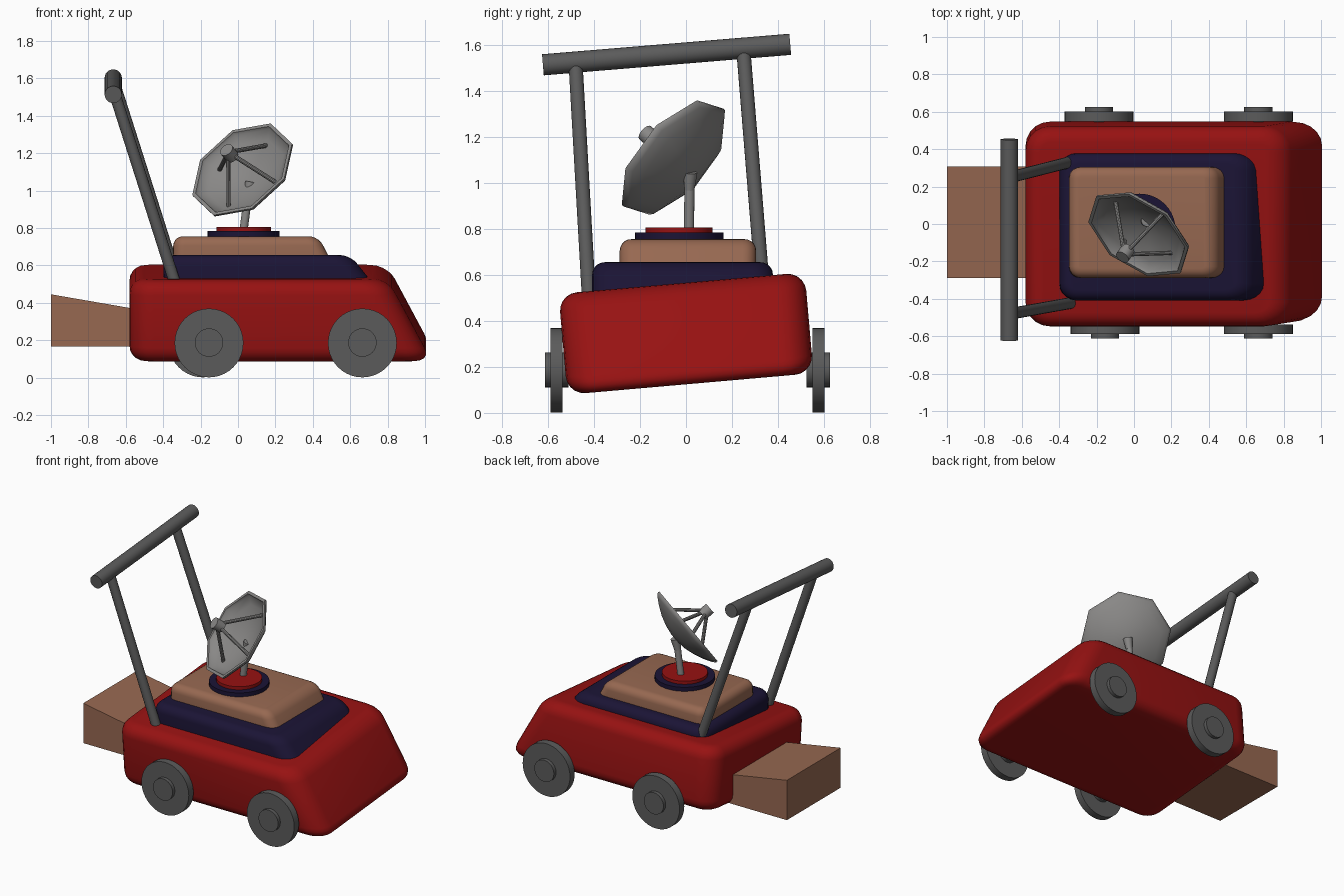
import bpy, bmesh, math
from mathutils import Vector, Matrix

if "Cube" in bpy.data.objects:
    bpy.data.objects.remove(bpy.data.objects["Cube"])


def material(name, rgb):
    m = bpy.data.materials.new(name)
    m.diffuse_color = (*rgb, 1)
    m.use_nodes = True
    m.node_tree.nodes["Principled BSDF"].inputs["Base Color"].default_value = m.diffuse_color
    return m


RED = material("red", (0.31, 0.006, 0.006))
NAVY = material("navy", (0.011, 0.007, 0.036))
TAN = material("tan", (0.31, 0.14, 0.083))
DARK = material("dark_grey", (0.105, 0.105, 0.105))
GREY = material("mid_grey", (0.25, 0.245, 0.24))


def finish(bm, name, mat=None, angle=35):
    bmesh.ops.recalc_face_normals(bm, faces=bm.faces[:])
    me = bpy.data.meshes.new(name)
    bm.to_mesh(me)
    bm.free()
    ob = bpy.data.objects.new(name, me)
    bpy.context.collection.objects.link(ob)
    if mat:
        me.materials.append(mat)
    bpy.ops.object.select_all(action='DESELECT')
    ob.select_set(True)
    bpy.context.view_layer.objects.active = ob
    if angle:
        bpy.ops.object.shade_smooth_by_angle(angle=math.radians(angle))
    return ob


def block(name, profile, y0, y1, mat, corner=0.0, bevel=0.0):
    """Extrude an x-z profile along y, round the upright corners, then the rest."""
    bm = bmesh.new()
    f = bm.faces.new([bm.verts.new((x, y0, z)) for x, z in profile])
    ext = bmesh.ops.extrude_face_region(bm, geom=[f])
    verts = [v for v in ext["geom"] if isinstance(v, bmesh.types.BMVert)]
    bmesh.ops.translate(bm, verts=verts, vec=(0, y1 - y0, 0))
    bmesh.ops.recalc_face_normals(bm, faces=bm.faces[:])
    if bevel:
        upright = [e for e in bm.edges if abs(e.verts[0].co.z - e.verts[1].co.z) > 0.05]
        bmesh.ops.bevel(bm, geom=upright, offset=corner, segments=5,
                        profile=0.5, affect='EDGES', clamp_overlap=True)
        bm.normal_update()
        rim = [e for e in bm.edges if e.calc_face_angle(0) > math.radians(40)]
        bmesh.ops.bevel(bm, geom=rim, offset=bevel, segments=5,
                        profile=0.5, affect='EDGES', clamp_overlap=True)
    return finish(bm, name, mat, 40 if bevel else 0)


def rod(name, a, b, r, mat=None, n=16, r2=None):
    """Cylinder from point a to point b."""
    a, b = Vector(a), Vector(b)
    d = b - a
    rot = d.to_track_quat('Z', 'Y').to_matrix().to_4x4()
    bm = bmesh.new()
    bmesh.ops.create_cone(bm, cap_ends=True, segments=n, radius1=r,
                          radius2=r if r2 is None else r2, depth=d.length,
                          matrix=Matrix.Translation((a + b) / 2) @ rot)
    return finish(bm, name, mat)


# Body, tipped slightly sideways
body = block("body", [(-0.58, -0.22), (-0.58, 0.22), (0.80, 0.22), (1.035, -0.22)],
             -0.537, 0.537, RED, 0.13, 0.08)
body.location.z = 0.345
body.rotation_euler.x = math.radians(5)

# Stacked decks
block("lower_deck", [(-0.405, 0.38), (-0.395, 0.655), (0.60, 0.655), (0.82, 0.38)],
      -0.408, 0.378, NAVY, 0.09, 0.055)
block("upper_deck", [(-0.35, 0.55), (-0.345, 0.755), (0.43, 0.755), (0.535, 0.55)],
      -0.288, 0.305, TAN, 0.06, 0.05)

# Rear collection box
block("rear_box", [(-1.0, 0.165), (-1.0, 0.445), (-0.48, 0.355), (-0.48, 0.165)],
      -0.29, 0.308, TAN)

# Wheels with hubs
for name, x, s, y in (("rear_wheel_right", -0.155, -1, 0.536),
                      ("front_wheel_right", 0.665, -1, 0.536),
                      ("rear_wheel_left", -0.187, 1, 0.549),
                      ("front_wheel_left", 0.665, 1, 0.549)):
    rod(name, (x, s * y, 0.185), (x, s * (y + 0.052), 0.185), 0.184, DARK, 40)
    rod(name + "_hub", (x, s * (y - 0.025), 0.187), (x, s * (y + 0.077), 0.187),
        0.076, DARK, 32)

# Push handle
rod("handle_bar_right", (-0.335, -0.422, 0.50), (-0.66, -0.48, 1.52), 0.031, DARK)
rod("handle_bar_left", (-0.335, 0.333, 0.55), (-0.66, 0.25, 1.57), 0.031, DARK)
rod("handle_grip", (-0.667, -0.622, 1.513), (-0.667, 0.453, 1.602), 0.046, DARK, 24)

# Turntable
rod("turntable_base", (0.03, -0.03, 0.74), (0.03, -0.03, 0.783), 0.192, NAVY, 40)
rod("turntable_top", (0.03, -0.03, 0.77), (0.03, -0.03, 0.805), 0.146, RED, 40)

# Dish frame: n is the facing direction, u points at one rim corner
centre = Vector((0.025, -0.055, 1.11))
n = Vector((-0.47, -0.66, 0.58)).normalized()
u = Vector((0.151, 0.106, 0.243))
u = (u - n * u.dot(n)).normalized()
v = n.cross(u)
R, DEPTH = 0.308, 0.10


def dish_point(r, deg, h):
    a = math.radians(deg)
    return centre + r * (math.cos(a) * u + math.sin(a) * v) + h * n


def bowl(r):
    return -DEPTH * (1 - (r / R) ** 2)


# Eight-sided bowl: back surface, rim, then inner surface
radii = [0.03, 0.1, 0.17, 0.24, 0.29]
section = [(r, bowl(r) - 0.012) for r in radii] + [(R, -0.006), (R, 0.006), (0.288, 0.006)]
section += [(r * 0.97, bowl(r)) for r in reversed(radii)]
bm = bmesh.new()
rings = [[bm.verts.new(dish_point(r, 45 * k, h)) for k in range(8)] for r, h in section]
for p, q in zip(rings, rings[1:]):
    for k in range(8):
        bm.faces.new((p[k], p[(k + 1) % 8], q[(k + 1) % 8], q[k]))
bm.faces.new(rings[0])
bm.faces.new(rings[-1])
finish(bm, "dish", GREY, 50)

# Dish support post, flaring where it meets the bowl
rod("dish_post", (0.03, 0.013, 0.79), (0.055, 0.015, 0.98), 0.022, GREY)
rod("dish_mount", (0.054, 0.015, 0.97), (0.07, 0.018, 1.045), 0.022, GREY, r2=0.032)

# Feed and its four struts
rod("feed", dish_point(0, 0, 0.12), dish_point(0, 0, 0.185), 0.038, GREY)
for k in range(4):
    rod(f"feed_strut_{k + 1}", dish_point(0.205, 90 * k, bowl(0.205)),
        dish_point(0.012, 90 * k, 0.15), 0.012, GREY, 10)
